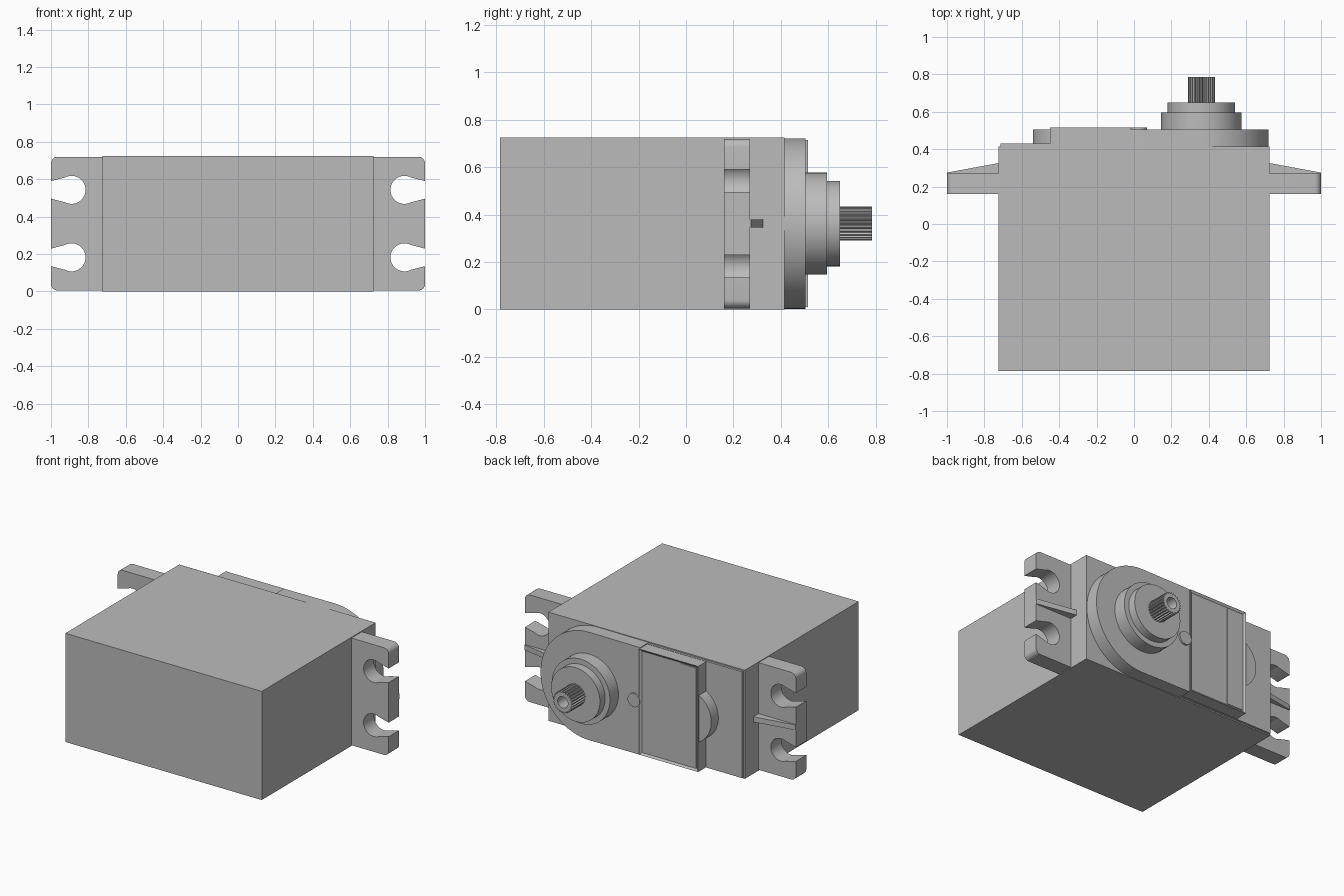
import bpy, bmesh, math
from math import cos, sin, pi, radians

old = bpy.data.objects.get("Cube")
if old:
    bpy.data.objects.remove(old, do_unlink=True)

GREY = (0.5, 0.5, 0.5, 1)
mat = bpy.data.materials.new("matte grey plastic")
mat.use_nodes = True
mat.diffuse_color = GREY
mat.node_tree.nodes["Principled BSDF"].inputs["Base Color"].default_value = GREY

TOP = 0.725            # case height
SX, SZ = 0.36, 0.362   # output shaft axis


def finish(name, bm):
    bmesh.ops.recalc_face_normals(bm, faces=bm.faces)
    me = bpy.data.meshes.new(name)
    for f in bm.faces:
        f.smooth = True
    bm.to_mesh(me)
    bm.free()
    me.set_sharp_from_angle(angle=radians(30))
    me.materials.append(mat)
    ob = bpy.data.objects.new(name, me)
    bpy.context.collection.objects.link(ob)
    return ob


def prism_mesh(pts, y0, y1):
    """Extrude an x-z outline along y."""
    bm = bmesh.new()
    face = bm.faces.new([bm.verts.new((x, y0, z)) for x, z in pts])
    out = bmesh.ops.extrude_face_region(bm, geom=[face])
    verts = [g for g in out["geom"] if isinstance(g, bmesh.types.BMVert)]
    bmesh.ops.translate(bm, verts=verts, vec=(0, y1 - y0, 0))
    bmesh.ops.recalc_face_normals(bm, faces=bm.faces)
    return bm


def prism(name, pts, y0, y1):
    return finish(name, prism_mesh(pts, y0, y1))


def rect(x0, x1, z0, z1):
    return [(x0, z0), (x1, z0), (x1, z1), (x0, z1)]


def arc(cx, cz, r, a0, a1, n):
    angles = [radians(a0 + (a1 - a0) * i / n) for i in range(n + 1)]
    return [(cx + r * cos(a), cz + r * sin(a)) for a in angles]


def lathe(name, profile, cx, cz, segs=64, tooth=None):
    """Revolve (radius, y) points round a y axis; tooth scales the first radius."""
    bm = bmesh.new()
    rings = []
    for r, y in profile:
        ring = []
        for i in range(segs):
            k = tooth if tooth and r == profile[0][0] and i % 4 > 1 else 1
            a = 2 * pi * i / segs
            ring.append(bm.verts.new((cx + r * k * cos(a), y, cz + r * k * sin(a))))
        rings.append(ring)
    for a, b in zip(rings, rings[1:]):
        for i in range(segs):
            j = (i + 1) % segs
            bm.faces.new((a[i], a[j], b[j], b[i]))
    bm.faces.new(rings[0])
    bm.faces.new(rings[-1])
    return finish(name, bm)


# Main case and its end cover
prism("end_cover", rect(-0.725, 0.725, 0, TOP), -0.785, -0.57)
prism("main_case", rect(-0.725, 0.725, 0, TOP), -0.57, 0.415)
prism("case_lip", rect(-0.715, 0.1, 0.008, TOP - 0.008), 0.415, 0.43)

# Mounting flanges with keyhole slots, and their stiffening ribs
outline = [(0.7, 0.005)] + arc(0.965, 0.04, 0.035, -90, 0, 6)
for zc in (0.182, 0.543):
    outline.append((1, zc - 0.047))
    outline += arc(0.89, zc, 0.075, -62, -298, 28)
    outline.append((1, zc + 0.047))
outline += arc(0.965, 0.685, 0.035, 0, 90, 6) + [(0.7, 0.72)]

for side, s in (("left", 1), ("right", -1)):
    prism(side + "_flange", [(s * x, z) for x, z in outline], 0.16, 0.27)
    bm = prism_mesh([(s * x, z) for x, z in rect(0.7, 1, 0.345, 0.38)], 0.2, 0.275)
    for v in bm.verts:
        if v.co.y > 0.25 and abs(v.co.x) < 0.9:
            v.co.y = 0.33
    finish(side + "_flange_rib", bm)

# Raised gear housing, rounded about the shaft
housing = [(-0.015, 0.005)] + arc(SX, SZ, 0.36, -90, 90, 48) + [(-0.015, 0.72)]
prism("gear_housing", housing, 0.415, 0.505)

# Label plate with a shallow recess, divider and rounded end tab
bm = prism_mesh(rect(-0.45, -0.015, 0.01, 0.715), 0.415, 0.515)
back = max(bm.faces, key=lambda f: f.calc_center_median().y)
bmesh.ops.inset_region(bm, faces=[back], thickness=0.02)
bmesh.ops.translate(bm, verts=back.verts, vec=(0, -0.01, 0))
finish("label_plate", bm)
prism("label_step", rect(-0.43, -0.31, 0.03, 0.695), 0.505, 0.508)
prism("end_tab", arc(-0.36, SZ, 0.18, 120, 240, 24), 0.415, 0.505)
lathe("small_plug", [(0.045, 0.49), (0.045, 0.517)], 0.025, SZ, 32)

# Stepped bearing boss and hollow toothed output shaft
lathe("bearing_boss", [(0.215, 0.5), (0.215, 0.595), (0.18, 0.595), (0.18, 0.65)], SX, SZ)
lathe("output_spline", [(0.072, 0.645), (0.072, 0.785), (0.038, 0.785), (0.038, 0.7)],
      SX, SZ, 100, 0.88)
